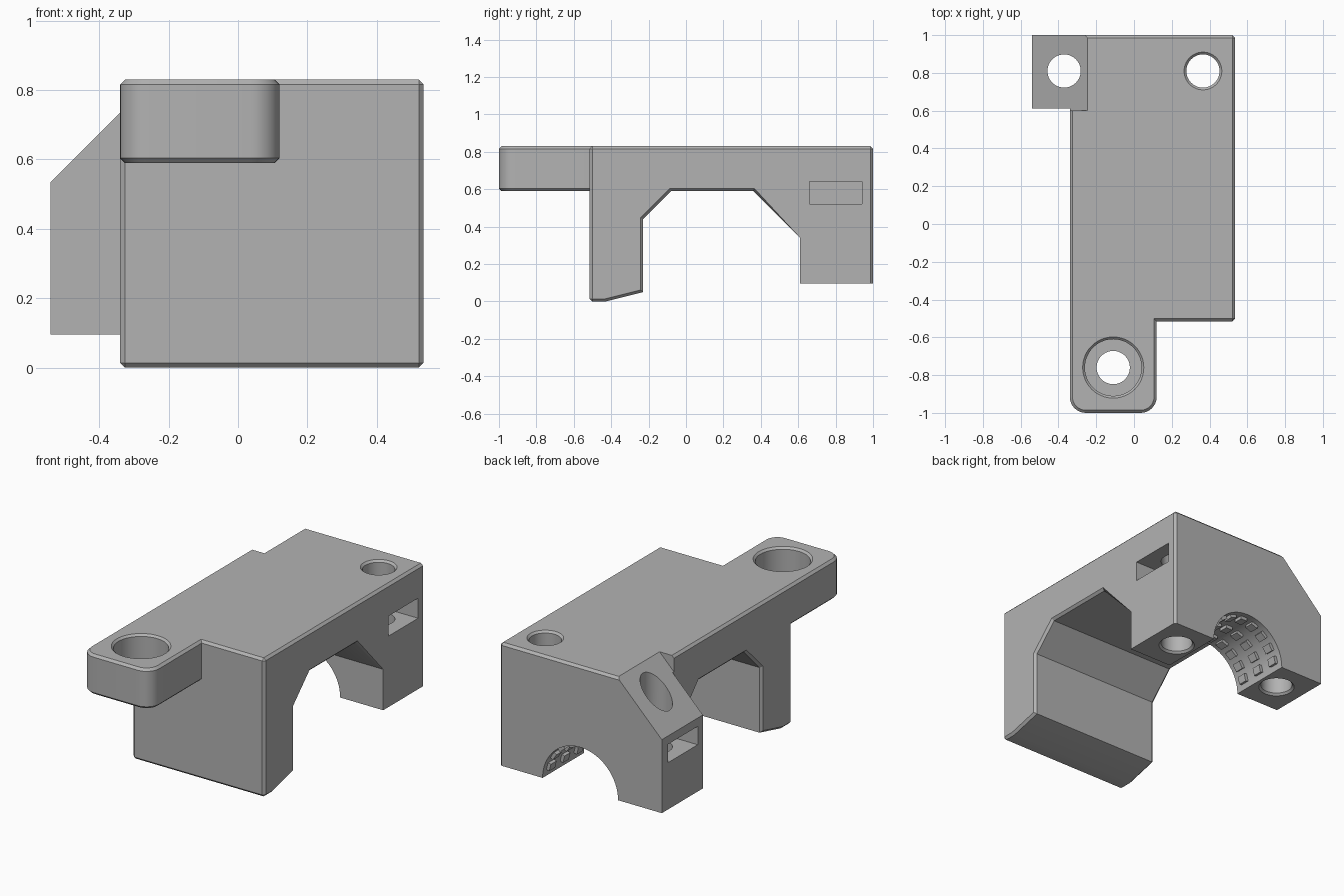
import bpy, bmesh, math
from mathutils import Matrix, Vector

if "Cube" in bpy.data.objects:
    bpy.data.objects.remove(bpy.data.objects["Cube"], do_unlink=True)

grey = bpy.data.materials.new("plain grey")
grey.use_nodes = True
colour = (0.45, 0.45, 0.45, 1)
grey.diffuse_color = colour
grey.node_tree.nodes["Principled BSDF"].inputs["Base Color"].default_value = colour

TOP, FOOT, BACK = 0.83, 0.095, 1.0
LEFT, RIGHT = 0.535, -0.34
HOLE_Y, HOLE_R, EDGE = 0.81, 0.088, 0.014


def finish(name, bm):
    bmesh.ops.recalc_face_normals(bm, faces=bm.faces)
    mesh = bpy.data.meshes.new(name)
    bm.to_mesh(mesh)
    bm.free()
    mesh.materials.append(grey)
    obj = bpy.data.objects.new(name, mesh)
    bpy.context.collection.objects.link(obj)
    return obj


def prism(points, axis, lo, hi):
    """Extrude a 2D outline along x, y or z."""
    place = {"x": lambda a, b, t: (t, a, b),
             "y": lambda a, b, t: (a, t, b),
             "z": lambda a, b, t: (a, b, t)}[axis]
    bm = bmesh.new()
    face = bm.faces.new([bm.verts.new(place(a, b, lo)) for a, b in points])
    out = bmesh.ops.extrude_face_region(bm, geom=[face])
    new = [v for v in out["geom"] if isinstance(v, bmesh.types.BMVert)]
    bmesh.ops.translate(bm, verts=new, vec=place(0, 0, hi - lo))
    bmesh.ops.recalc_face_normals(bm, faces=bm.faces)
    return bm


def box(x0, x1, y0, y1, z0, z1):
    return prism([(x0, y0), (x1, y0), (x1, y1), (x0, y1)], "z", z0, z1)


def bevel(bm, rule, size, segments=1):
    edges = [e for e in bm.edges if rule(*[v.co for v in e.verts])]
    bmesh.ops.bevel(bm, geom=edges, offset=size, segments=segments,
                    profile=0.5, affect="EDGES")


def turned(x, y, profile, sides=48):
    """Round cutter from (radius, height) steps."""
    bm = bmesh.new()
    rings = [[bm.verts.new((x + r * math.cos(2 * math.pi * i / sides),
                            y + r * math.sin(2 * math.pi * i / sides), z))
              for i in range(sides)] for r, z in profile]
    for a, b in zip(rings, rings[1:]):
        for i in range(sides):
            j = (i + 1) % sides
            bm.faces.new((a[i], a[j], b[j], b[i]))
    bm.faces.new(rings[0])
    bm.faces.new(rings[-1])
    return bm


def combine(target, bm, operation):
    tool = finish("cutter", bm)
    tool.hide_render = True
    mod = target.modifiers.new("combine", "BOOLEAN")
    mod.operation, mod.solver, mod.object = operation, "EXACT", tool
    bpy.context.view_layer.objects.active = target
    bpy.ops.object.modifier_apply(modifier=mod.name)
    bpy.data.objects.remove(tool, do_unlink=True)


# Main bridge with two legs, chamfered along its outer edges
side = [(-0.515, 0), (-0.43, 0), (-0.23, 0.05), (-0.23, 0.44), (-0.08, 0.59),
        (0.36, 0.59), (0.61, 0.34), (0.61, FOOT), (BACK, FOOT), (BACK, TOP),
        (-0.515, TOP)]
bm = prism(side, "x", RIGHT, LEFT)


def outer_edge(a, b):
    if min(a.y, b.y) > 0.6 and min(a.z, b.z) < 0.4 and max(a.z, b.z) < 0.4:
        return False
    along_x = abs(a.x - b.x) > 0.1
    return not along_x or a.z > 0.8 or a.y < -0.5


bevel(bm, outer_edge, EDGE)
body = finish("bridge_body", bm)

# Front mounting tab with rounded corners
bm = box(RIGHT, 0.12, -1, -0.4, 0.59, TOP)
bevel(bm, lambda a, b: abs(a.z - b.z) > 0.1 and a.y < -0.9, 0.085, 8)
bevel(bm, lambda a, b: abs(a.z - b.z) < 0.01 and min(a.y, b.y) < -0.45, EDGE)
combine(body, bm, "UNION")

# Sloped shoulder and side extension of the back leg
slope = 1.075
combine(body, prism([(-0.245, TOP), (-0.245, 1), (-0.7, 1), (-0.7, slope - 0.7)],
                    "y", 0.6, 1.1), "DIFFERENCE")
combine(body, prism([(-0.2, FOOT), (-0.2, 0.8), (-0.275, 0.8),
                     (-0.54, slope - 0.54), (-0.54, FOOT)],
                    "y", 0.612, BACK), "UNION")

# Round arch through the back leg
ARCH_R = 0.25
arch = turned(0, 0, [(ARCH_R, 0.5), (ARCH_R, 1.2)], 64)
bmesh.ops.transform(arch, verts=arch.verts,
                    matrix=Matrix.Translation((0, 0, FOOT)) @ Matrix.Rotation(-math.pi / 2, 4, "X"))
combine(body, arch, "DIFFERENCE")

# Bolt holes with chamfered mouths, and the nut slots crossing them
rim = HOLE_R + 0.012
foot_steps = [(rim + 0.02, FOOT - 0.02), (HOLE_R, FOOT + 0.012)]
combine(body, turned(0.365, HOLE_Y, foot_steps + [(HOLE_R, TOP - 0.012), (rim + 0.02, TOP + 0.02)]),
        "DIFFERENCE")
combine(body, turned(-0.37, HOLE_Y, foot_steps + [(HOLE_R, 1)]), "DIFFERENCE")
combine(body, box(0.23, 0.6, 0.66, 0.94, 0.52, 0.64), "DIFFERENCE")
combine(body, box(-0.6, -0.235, 0.66, 0.94, 0.375, 0.485), "DIFFERENCE")

# Counterbored hole in the tab
combine(body, turned(-0.11, -0.76, [(HOLE_R, 0.5), (HOLE_R, 0.66), (0.15, 0.66),
                                    (0.15, TOP - 0.012), (0.18, TOP + 0.018)]), "DIFFERENCE")

# Small grip studs lining the arch
studs = bmesh.new()
for row in range(9):
    angle = math.radians(14 + row * 19)
    spin = Matrix.Rotation(-angle, 4, "Y")
    for column in range(3):
        made = bmesh.ops.create_cube(studs, size=1)
        shape = Matrix.Diagonal((0.04, 0.055, 0.045, 1))
        spot = Matrix.Translation((ARCH_R, 0.68 + column * 0.13, 0))
        bmesh.ops.transform(studs, verts=made["verts"],
                            matrix=Matrix.Translation((0, 0, FOOT)) @ spin @ spot @ shape)
finish("grip_studs", studs)

bpy.ops.object.select_all(action="DESELECT")
body.select_set(True)
bpy.context.view_layer.objects.active = body
bpy.ops.object.shade_smooth_by_angle(angle=math.radians(30))
